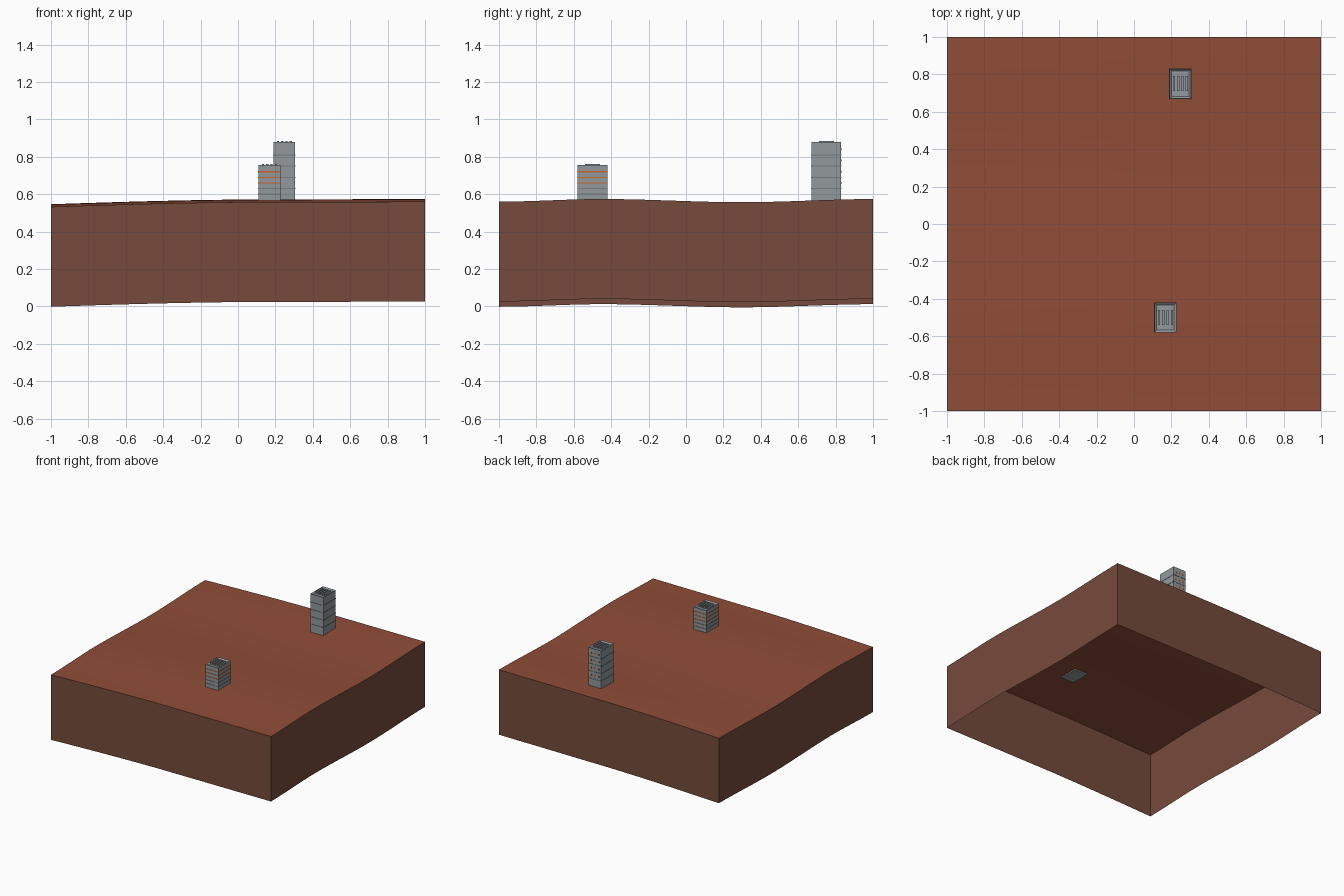
import bpy, bmesh
from mathutils import Vector

cube = bpy.data.objects.get("Cube")
if cube:
    bpy.data.objects.remove(cube, do_unlink=True)


def material(name, rgb):
    m = bpy.data.materials.new(name)
    m.use_nodes = True
    m.diffuse_color = (*rgb, 1)
    m.node_tree.nodes["Principled BSDF"].inputs["Base Color"].default_value = (*rgb, 1)
    return m


SOIL = material("red soil", (0.28, 0.074, 0.039))
EARTH = material("brown earth", (0.18, 0.07, 0.043))
CONCRETE = material("concrete grey", (0.29, 0.315, 0.335))
LEDGE = material("dark ledge grey", (0.18, 0.2, 0.215))
ORANGE = material("orange", (0.58, 0.13, 0.025))


def finish(bm, name, mats):
    mesh = bpy.data.meshes.new(name)
    bm.to_mesh(mesh)
    bm.free()
    obj = bpy.data.objects.new(name, mesh)
    bpy.context.collection.objects.link(obj)
    for m in mats:
        mesh.materials.append(m)
    return obj


def add_box(bm, lo, hi):
    lo, hi = Vector(lo), Vector(hi)
    verts = bmesh.ops.create_cube(bm, size=1)["verts"]
    for v in verts:
        v.co = (lo + hi) / 2 + Vector(a * b for a, b in zip(v.co, hi - lo))
    return verts


def ease(points, t):
    """Smooth interpolation through a few (position, height) points."""
    for (a, ha), (b, hb) in zip(points, points[1:]):
        if t <= b:
            s = (t - a) / (b - a)
            return ha + (hb - ha) * s * s * (3 - 2 * s)
    return points[-1][1]


ROLL = [(-1, 0.56), (-0.45, 0.574), (0.3, 0.557), (1.01, 0.574)]


def ground(x, y):
    tilt = -0.003 * (1 - x) - 0.022 * max(0, -x) ** 1.5
    return ease(ROLL, y) + tilt


# Rolling ground sheet with an open-bottomed skirt
N = 32
DEPTH = 0.534
bm = bmesh.new()
bmesh.ops.create_grid(bm, x_segments=N, y_segments=N, size=1)
for v in bm.verts:
    v.co.z = ground(v.co.x, v.co.y)
rim = [e for e in bm.edges if e.is_boundary]
skirt = bmesh.ops.extrude_edge_only(bm, edges=rim)["geom"]
for g in skirt:
    if isinstance(g, bmesh.types.BMVert):
        g.co.z -= DEPTH
    elif isinstance(g, bmesh.types.BMFace):
        g.material_index = 1
bmesh.ops.recalc_face_normals(bm, faces=bm.faces)
bm.normal_update()
if max(bm.faces, key=lambda f: abs(f.normal.z)).normal.z < 0:
    bmesh.ops.reverse_faces(bm, faces=bm.faces)
land = finish(bm, "ground_block", [SOIL, EARTH])
bpy.context.view_layer.objects.active = land
land.select_set(True)
bpy.ops.object.shade_smooth_by_angle(angle=0.6)
land.select_set(False)


def tower(name, cx, cy, top, grey_bands, orange_bands):
    wx, wy, base = 0.058, 0.079, 0.562

    # Walls with a shallow recessed roof
    bm = bmesh.new()
    add_box(bm, (cx - wx, cy - wy, base), (cx + wx, cy + wy, top))
    bm.normal_update()
    roof = [f for f in bm.faces if f.normal.z > 0.9]
    bmesh.ops.inset_region(bm, faces=roof, thickness=0.016, depth=0)
    bmesh.ops.translate(bm, verts=roof[0].verts, vec=(0, 0, -0.01))
    finish(bm, name + "_walls", [CONCRETE])

    # Thin ledges around each storey
    for label, heights, mat in (("ledges", grey_bands, LEDGE),
                                ("orange_bands", orange_bands, ORANGE)):
        if not heights:
            continue
        bm = bmesh.new()
        for z in heights:
            add_box(bm, (cx - wx - 0.002, cy - wy - 0.002, z - 0.003),
                    (cx + wx + 0.002, cy + wy + 0.002, z + 0.003))
        finish(bm, name + "_" + label, [mat])

    # Row of narrow roof vents
    bm = bmesh.new()
    for i in range(4):
        x = cx + (i - 1.5) * 0.023
        add_box(bm, (x - 0.006, cy - 0.04, top - 0.01),
                (x + 0.006, cy + 0.04, top + 0.006))
    finish(bm, name + "_roof_vents", [CONCRETE])


tower("short_tower", 0.168, -0.5, 0.755, [0.6, 0.63], [0.66, 0.69, 0.72])
tower("tall_tower", 0.248, 0.75, 0.879, [0.63, 0.69, 0.75, 0.81], [])

# Small orange windows on the back of the tall tower
bm = bmesh.new()
for row in range(4):
    for col in (-1, 0, 1):
        x, z = 0.248 + col * 0.034, 0.66 + row * 0.06
        add_box(bm, (x - 0.006, 0.828, z - 0.006), (x + 0.006, 0.831, z + 0.006))
finish(bm, "tall_tower_back_windows", [ORANGE])
